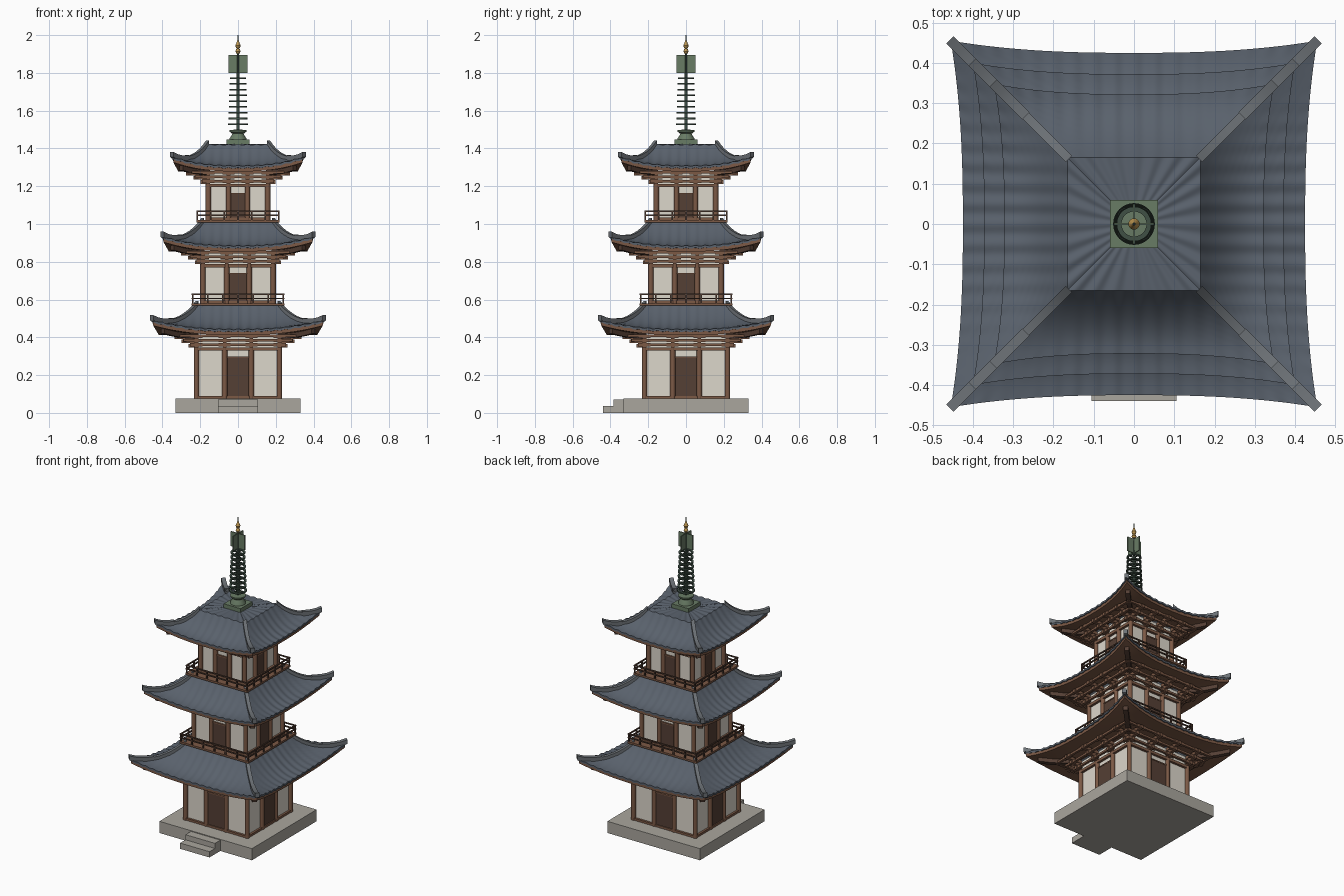
import bpy, bmesh, math
from mathutils import Matrix, Vector

if "Cube" in bpy.data.objects:
    bpy.data.objects.remove(bpy.data.objects["Cube"])

def material(name, c):
    m = bpy.data.materials.new(name)
    m.diffuse_color = (*c, 1)
    m.use_nodes = True
    m.node_tree.nodes["Principled BSDF"].inputs["Base Color"].default_value = m.diffuse_color
    return m

STONE = material("stone", (.40, .38, .34))
WOOD = material("wood", (.20, .10, .06))
DARK = material("dark_wood", (.09, .05, .035))
PLASTER = material("plaster", (.72, .68, .60))
TILE = material("tile", (.10, .12, .15))
RIDGE = material("ridge_tile", (.15, .165, .18))
BRONZE = material("green_bronze", (.14, .20, .13))
RING = material("dark_bronze", (.05, .08, .06))
GOLD = material("gold", (.50, .30, .08))

def finish(name, bm, mat):
    bmesh.ops.remove_doubles(bm, verts=bm.verts, dist=1e-5)
    bmesh.ops.recalc_face_normals(bm, faces=bm.faces)
    me = bpy.data.meshes.new(name)
    bm.to_mesh(me)
    bm.free()
    me.materials.append(mat)
    ob = bpy.data.objects.new(name, me)
    bpy.context.collection.objects.link(ob)
    return ob

def turns(four=True):
    return [Matrix.Rotation(i * math.pi / 2, 4, 'Z') for i in range(4 if four else 1)]

def boxes(name, specs, mat, four=False):
    """Boxes given as x0, x1, y0, y1, z0, z1, optionally repeated on four sides."""
    bm = bmesh.new()
    for R in turns(four):
        for x0, x1, y0, y1, z0, z1 in specs:
            M = Matrix.Translation(((x0 + x1) / 2, (y0 + y1) / 2, (z0 + z1) / 2)) \
                @ Matrix.Diagonal((x1 - x0, y1 - y0, z1 - z0, 1))
            bmesh.ops.create_cube(bm, size=1, matrix=R @ M)
    # merge distance is tiny, so separate boxes stay intact
    return finish(name, bm, mat)

def grid_faces(bm, rows, closed=False):
    for a, b in zip(rows, rows[1:]):
        n = len(a)
        for i in range(n if closed else n - 1):
            j = (i + 1) % n
            bm.faces.new((a[i], a[j], b[j], b[i]))

def lathe(name, profile, mat, n=24):
    bm = bmesh.new()
    rows = [[bm.verts.new((max(r, 1e-6) * math.cos(2 * math.pi * i / n),
                           max(r, 1e-6) * math.sin(2 * math.pi * i / n), z))
             for i in range(n)] for r, z in profile]
    grid_faces(bm, rows, True)
    return finish(name, bm, mat)

def roof_sheet(name, rows, flare, lift, ripple, mat, n=144):
    """Four-sided sheet; each row is (half width, height, corner strength)."""
    bm = bmesh.new()
    for R in turns():
        sheet = []
        for h, z, k in rows:
            line = []
            for i in range(n + 1):
                u = 2 * i / n - 1
                c = k * abs(u) ** 2.5
                t = u * (h + flare * k)
                wave = ripple * math.cos(2 * math.pi * t / .05)
                line.append(bm.verts.new(R @ Vector((t, -h - flare * c, z + lift * c + wave))))
            sheet.append(line)
        grid_faces(bm, sheet)
    return finish(name, bm, mat)

def hip_beams(name, path, w, height, mat):
    """Bar swept along each diagonal through (distance, base height) points."""
    bm = bmesh.new()
    o = w / 2 / math.sqrt(2)
    for R in turns():
        rows = [[bm.verts.new(R @ Vector((d + s * o, d - s * o, z + dz)))
                 for s, dz in ((-1, 0), (1, 0), (1, height), (-1, height))] for d, z in path]
        grid_faces(bm, rows, True)
        bm.faces.new(rows[0])
        bm.faces.new(rows[-1])
    return finish(name, bm, mat)

def storey(tag, z0, hw, ze, he, zt, ht, flare, lift, rail):
    zc = ze - .095
    inner = hw * .32
    cols = (-hw, -inner, inner, hw)
    # walls, doors and posts
    w = hw - .004
    boxes(tag + "_walls", [(-w, w, -w, w, z0, ze - .03)], PLASTER)
    d = inner - .014
    boxes(tag + "_doors", [(-d, d, -hw - .004, -hw + .01, z0 + .01, zc - .055)], DARK, True)
    bm = bmesh.new()
    for R in turns():
        for x in cols[:3]:
            bmesh.ops.create_cone(bm, cap_ends=True, segments=12, radius1=.014, radius2=.014,
                                  depth=zc - z0, matrix=R @ Matrix.Translation((x, -hw, (z0 + zc) / 2)))
    finish(tag + "_columns", bm, WOOD)
    boxes(tag + "_tie_beams", [(-hw, hw, -hw - .010, -hw + .01, z0, z0 + .014),
                               (-hw, hw, -hw - .011, -hw + .01, zc - .018, zc),
                               (-d - .006, d + .006, -hw - .006, -hw + .01, zc - .055, zc - .048)],
          WOOD, True)
    # stepped brackets under the eaves
    arms = []
    for k in range(3):
        r, z = hw + .025 + .038 * k, zc + .023 * k
        arms.append((-r, r, -r - .006, -r + .008, z + .008, z + .021))
        for x in cols:
            arms.append((x - .010, x + .010, -r - .016, -hw, z - .001, z + .019))
            arms.append((x - .032, x + .032, -r - .009, -r + .011, z + .004, z + .022))
    boxes(tag + "_brackets", arms, WOOD, True)
    # tiled roof, eave board and soffit
    steps = [i / 10 for i in range(11)]
    slope = [(ht + (he - ht) * v, ze + (zt - ze) * (1 - v) ** 2, v * v) for v in steps]
    roof_sheet(tag + "_roof_tiles", [(.001, zt, 0)] + slope + [(he, ze - .012, 1), (he - .02, ze - .014, 1)],
               flare, lift, .0025, TILE)
    soffit = [(he - .006 - (he - .006 - hw) * s, ze - .030 + .008 * s, (1 - s) ** 2) for s in steps[::2]]
    roof_sheet(tag + "_eaves", [(he - .006, ze - .008, 1)] + soffit, flare, lift, 0, WOOD, 48)
    # hip ridges with raised ends, and corner rafters
    hip = [(h + flare * k, z + lift * k - .006) for h, z, k in slope]
    hip_beams(tag + "_hip_ridges", [(hip[0][0] - .003, hip[0][1] + .006)] + hip[1:], .022, .022, RIDGE)
    tip = hip[-1]
    hip_beams(tag + "_ridge_ends", [hip[6], hip[7], hip[8], hip[9], (tip[0] + .002, tip[1] + .004)],
              .026, .027, RIDGE)
    under = [(h + flare * k, z + lift * k - .026) for h, z, k in soffit[1:]]
    hip_beams(tag + "_corner_rafters", under, .028, .028, DARK)
    # balcony above the roof
    if rail:
        b, zb = rail, zt - .002
        boxes(tag + "_balcony_floor", [(-b, b, -b, b, zb, zb + .012)], WOOD)
        q = b - .005
        parts = [(-b, b, -q - .004, -q + .004, zb + z, zb + z + .007) for z in (.034, .056)]
        parts += [(x - .004, x + .004, -q - .004, -q + .004, zb + .01, zb + .06)
                  for x in [-q + q * i / 3 for i in range(6)]]
        boxes(tag + "_balcony_railing", parts, DARK, True)

# stone base and front steps
boxes("stone_base", [(-.33, .33, -.33, .33, 0, .075)], STONE)
boxes("front_steps", [(-.105, .105, -.385, -.325, 0, .070),
                      (-.105, .105, -.44, -.38, 0, .037)], STONE)

storey("lower", .075, .220, .442, .425, .57, .22, .030, .050, .245)
storey("middle", .580, .186, .884, .372, 1.01, .19, .028, .050, .220)
storey("upper", 1.020, .157, 1.308, .322, 1.42, .165, .026, .048, None)

# spire on the top roof
boxes("spire_base", [(-.06, .06, -.06, .06, 1.41, 1.447)], BRONZE)
lathe("spire_bowl", [(0, 1.445), (.046, 1.445), (.044, 1.455), (.032, 1.472), (.030, 1.478),
                     (.044, 1.488), (.046, 1.498), (0, 1.50)], BRONZE)
lathe("spire_pole", [(.008, 1.49), (.007, 1.80), (.004, 1.96), (.003, 2.0), (0, 2.0)], RING, 12)
for i in range(9):
    r, z = .052 - .0011 * i, 1.528 + .0305 * i
    lathe(f"spire_ring_{i + 1}", [(r, z - .004), (r, z + .004), (r - .012, z + .004),
                                  (r - .012, z - .004), (r, z - .004)], RING)
    boxes(f"ring_spokes_{i + 1}", [(-.003, .003, -r + .005, 0, z - .003, z + .003)], RING, True)
boxes("spire_flame_plates", [(-.05, .05, -.003, .003, 1.80, 1.895),
                             (-.003, .003, -.05, .05, 1.80, 1.895)], BRONZE)
lathe("gold_jewels", [(0, 1.900), (.009, 1.903), (.014, 1.914), (.009, 1.926), (.005, 1.929),
                      (.011, 1.934), (.014, 1.944), (.009, 1.957), (.004, 1.972), (0, 1.974)], GOLD, 16)

bpy.ops.object.select_all(action='SELECT')
bpy.context.view_layer.objects.active = bpy.data.objects["gold_jewels"]
bpy.ops.object.shade_smooth_by_angle(angle=math.radians(35))
